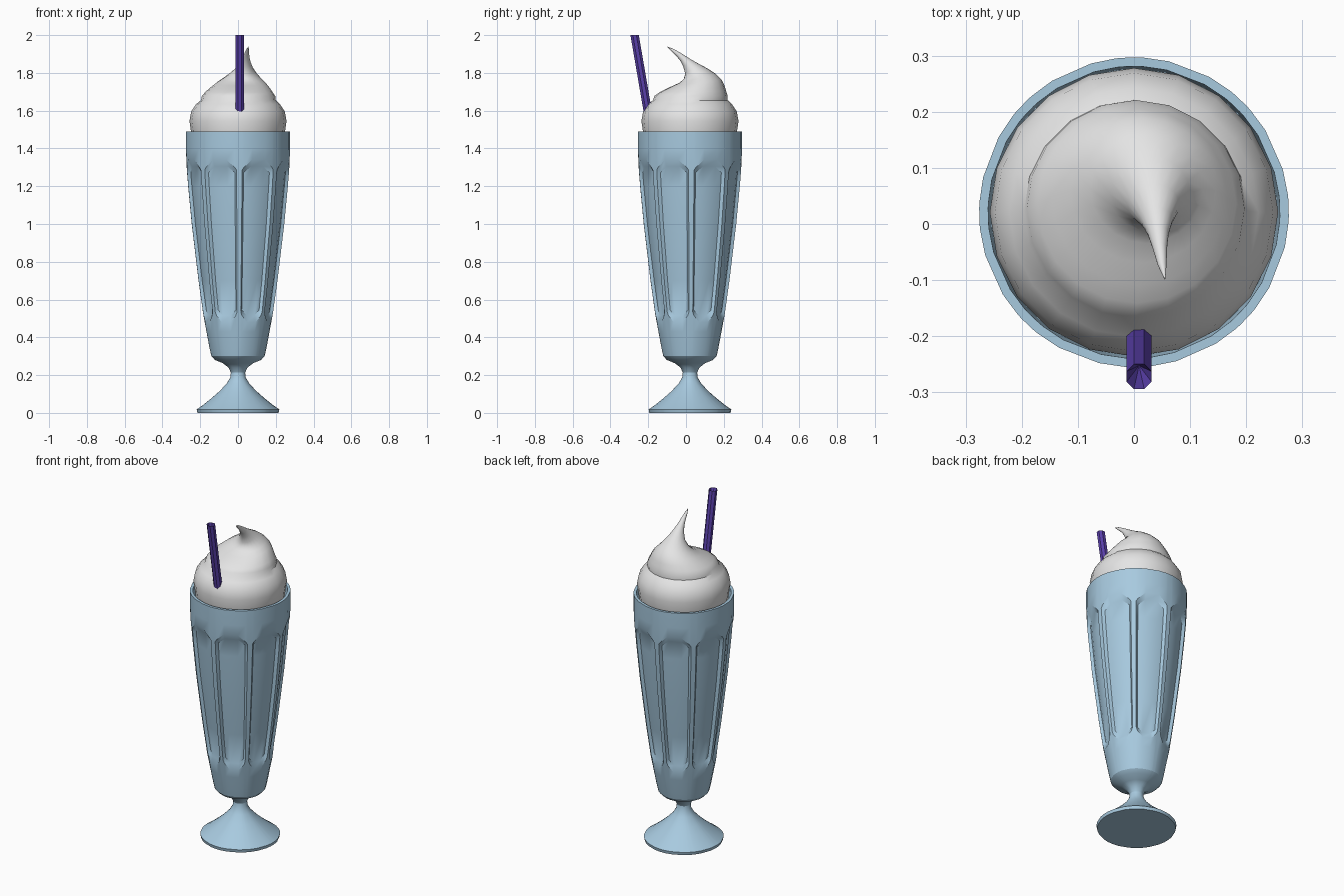
import bpy, bmesh, math
from math import sin, cos, radians

if "Cube" in bpy.data.objects:
    bpy.data.objects.remove(bpy.data.objects["Cube"])

CY = 0.021  # the glass sits slightly behind the origin


def material(name, rgb):
    m = bpy.data.materials.new(name)
    m.diffuse_color = (*rgb, 1)
    m.use_nodes = True
    m.node_tree.nodes["Principled BSDF"].inputs["Base Color"].default_value = m.diffuse_color
    return m


def skin(name, rings, mat, angle=30):
    """Join equal-sized rings of points into a closed, capped surface."""
    bm = bmesh.new()
    vs = [[bm.verts.new(p) for p in ring] for ring in rings]
    n = len(vs[0])
    for a, b in zip(vs, vs[1:]):
        for i in range(n):
            j = (i + 1) % n
            bm.faces.new((a[i], a[j], b[j], b[i]))
    bm.faces.new(vs[0][::-1])
    bm.faces.new(vs[-1])
    bmesh.ops.remove_doubles(bm, verts=bm.verts, dist=1e-5)
    bmesh.ops.recalc_face_normals(bm, faces=bm.faces)
    me = bpy.data.meshes.new(name)
    bm.to_mesh(me)
    bm.free()
    me.materials.append(mat)
    ob = bpy.data.objects.new(name, me)
    bpy.context.collection.objects.link(ob)
    bpy.ops.object.select_all(action='DESELECT')
    ob.select_set(True)
    bpy.context.view_layer.objects.active = ob
    bpy.ops.object.shade_smooth_by_angle(angle=radians(angle))
    return ob


glass_blue = material("glass_blue", (0.39, 0.59, 0.74))
cream_white = material("cream_white", (0.78, 0.78, 0.78))
straw_purple = material("straw_purple", (0.10, 0.05, 0.40))

# Glass: foot, stem and bowl with eight recessed arched panels
foot = [(0.215, 0), (0.219, 0.018), (0.185, 0.042), (0.14, 0.078), (0.10, 0.113),
        (0.06, 0.155), (0.041, 0.188), (0.038, 0.213), (0.05, 0.24), (0.08, 0.263),
        (0.122, 0.28), (0.141, 0.30), (0.15, 0.34), (0.167, 0.43)]
bowl = [(0.43, 0.167), (0.50, 0.181), (0.70, 0.209), (1.0, 0.245),
        (1.2, 0.264), (1.3, 0.272), (1.38, 0.276), (1.6, 0.276)]
inside = [(0.276, 1.40), (0.276, 1.49), (0.260, 1.49), (0.255, 1.36)]
DEPTH = 0.018

# panel column: angle, outer bottom, inner bottom, inner top, outer top, recess
half = [(19.5, 0.535, 0.55, 1.27, 1.285, 0),
        (17.3, 0.515, 0.545, 1.272, 1.30, DEPTH),
        (8.0, 0.48, 0.515, 1.305, 1.34, DEPTH)]
columns = [(-c[0],) + c[1:] for c in half] + half[::-1]
all_cols = [(radians(45 * k + 24 + c[0]),) + c[1:] for k in range(8) for c in columns]


def bowl_radius(z):
    for (z0, r0), (z1, r1) in zip(bowl, bowl[1:]):
        if z <= z1:
            return r0 + (r1 - r0) * (z - z0) / (z1 - z0)


def polar(a, r, z):
    return (r * cos(a), CY + r * sin(a), z)


def flat_ring(r, z):
    return [polar(c[0], r, z) for c in all_cols]


def panel_ring(z_of, recessed):
    return [polar(c[0], bowl_radius(z_of(c)) - (c[5] if recessed else 0), z_of(c))
            for c in all_cols]


rings = [flat_ring(r, z) for r, z in foot]
rings.append(panel_ring(lambda c: c[1], False))
rings.append(panel_ring(lambda c: c[2], True))
for zz in (0.70, 0.85, 1.0, 1.2):
    rings.append(panel_ring(lambda c, zz=zz: zz, True))
rings.append(panel_ring(lambda c: c[3], True))
rings.append(panel_ring(lambda c: c[4], False))
rings += [flat_ring(r, z) for r, z in inside]
skin("sundae_glass", rings, glass_blue)

# Whipped cream: rings (x, y, z, radius, tilt) that lean into a curled tip
swirl = [(0, CY, 1.38, 0.235, 0), (0, CY, 1.49, 0.249, 0), (0, CY, 1.545, 0.257, 0),
         (0, CY, 1.595, 0.248, 0), (0, CY, 1.635, 0.222, 0), (0.002, 0.023, 1.655, 0.198, 0),
         (0.003, 0.027, 1.678, 0.194, 0), (0.005, 0.036, 1.70, 0.177, 1),
         (0.010, 0.048, 1.722, 0.157, 3), (0.016, 0.06, 1.748, 0.13, 7),
         (0.022, 0.063, 1.77, 0.10, 13), (0.028, 0.055, 1.793, 0.072, 21),
         (0.035, 0.034, 1.82, 0.046, 34), (0.040, 0.008, 1.85, 0.029, 42),
         (0.043, -0.016, 1.876, 0.019, 47), (0.046, -0.042, 1.899, 0.013, 52),
         (0.050, -0.072, 1.921, 0.008, 56), (0.055, -0.098, 1.938, 0.001, 58)]
rings = []
for x, y, z, r, tilt in swirl:
    t = radians(tilt)
    rings.append([(x + r * cos(a), y + r * sin(a) * cos(t), z + r * sin(a) * sin(t))
                  for a in (radians(18 * i) for i in range(20))])
skin("whipped_cream", rings, cream_white, 40)

# Straw: leaning eight-sided tube with a hollow tapering top
straw = [(1.50, 0.024), (2.0, 0.024), (1.89, 0.001)]
rings = [[(0.009 + r * cos(a), -0.272 + (2.0 - z) * 0.172 + r * sin(a), z)
          for a in (radians(45 * i + 22.5) for i in range(8))] for z, r in straw]
skin("straw", rings, straw_purple)
